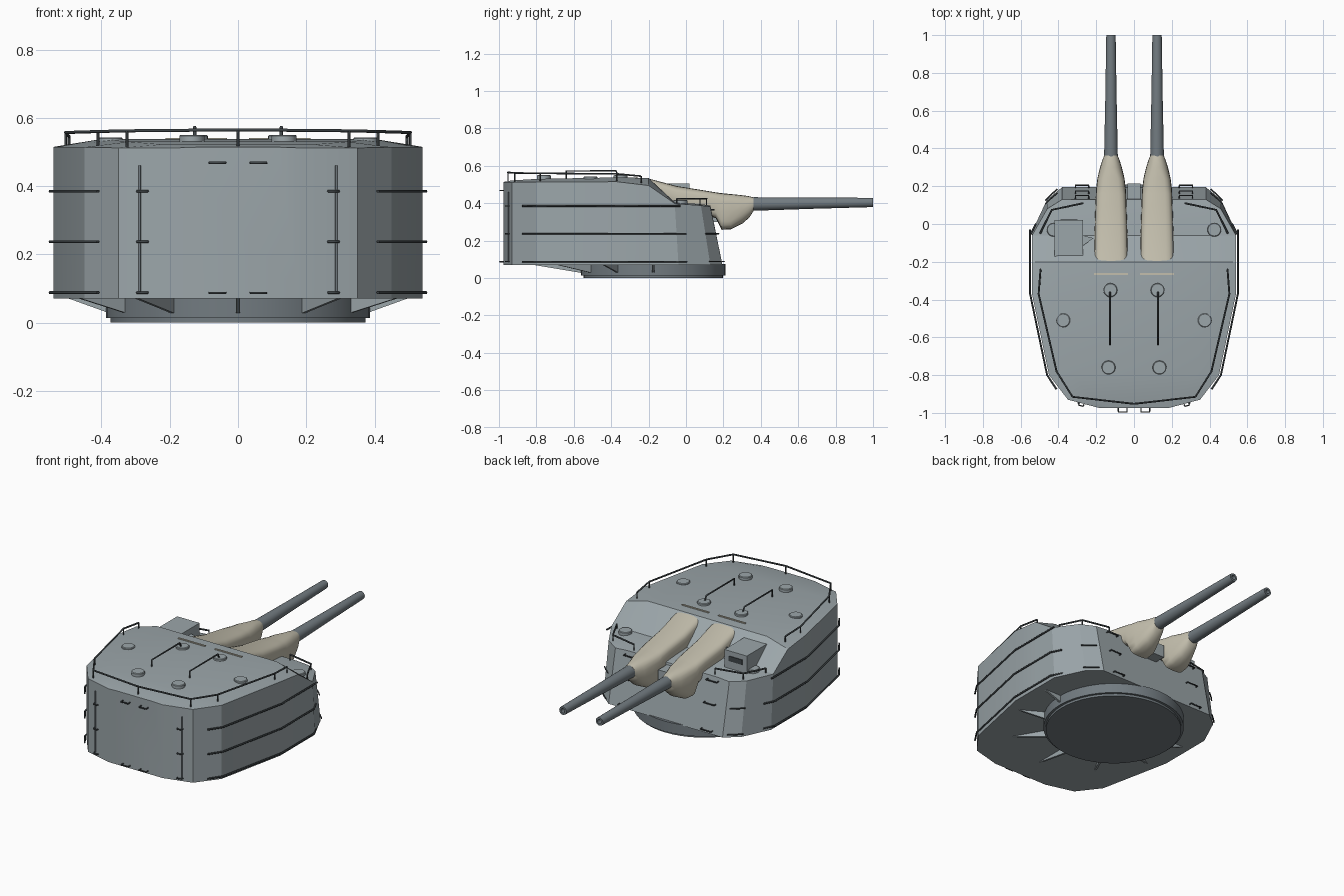
import bpy, bmesh, math
from mathutils import Vector

if "Cube" in bpy.data.objects:
    bpy.data.objects.remove(bpy.data.objects["Cube"])


def mat(name, r, g, b):
    m = bpy.data.materials.new(name)
    m.diffuse_color = (r, g, b, 1)
    m.use_nodes = True
    m.node_tree.nodes["Principled BSDF"].inputs["Base Color"].default_value = m.diffuse_color
    return m


GREY = mat("armour_grey", .33, .38, .40)
STEEL = mat("gun_steel", .17, .20, .22)
DARK = mat("dark_fittings", .05, .06, .065)
BAG = mat("canvas", .55, .52, .42)


def finish(name, bm, m, angle=30):
    bmesh.ops.recalc_face_normals(bm, faces=bm.faces)
    me = bpy.data.meshes.new(name)
    bm.to_mesh(me)
    bm.free()
    ob = bpy.data.objects.new(name, me)
    bpy.context.collection.objects.link(ob)
    me.materials.append(m)
    bpy.ops.object.select_all(action='DESELECT')
    ob.select_set(True)
    bpy.context.view_layer.objects.active = ob
    if angle:
        bpy.ops.object.shade_smooth_by_angle(angle=math.radians(angle))
    return ob


def loft(name, rings, m, angle=30, caps=True):
    bm = bmesh.new()
    vs = [[bm.verts.new(p) for p in r] for r in rings]
    n = len(rings[0])
    for a, b in zip(vs, vs[1:]):
        for i in range(n):
            bm.faces.new((a[i], a[(i + 1) % n], b[(i + 1) % n], b[i]))
    if caps:
        bm.faces.new(vs[0])
        bm.faces.new(vs[-1])
    return finish(name, bm, m, angle)


def lathe(name, prof, place, m, n=32):
    rings = [[place(r * math.cos(2 * math.pi * i / n), r * math.sin(2 * math.pi * i / n), h)
              for i in range(n)] for r, h in prof]
    return loft(name, rings, m)


def tubes(name, paths, r=.005, mirror=True, m=DARK):
    if mirror:
        paths = paths + [[(-x, y, z) for x, y, z in p] for p in paths]
    cu = bpy.data.curves.new(name, 'CURVE')
    cu.dimensions = '3D'
    cu.bevel_depth = r
    cu.bevel_resolution = 1
    cu.use_fill_caps = True
    for p in paths:
        s = cu.splines.new('POLY')
        s.points.add(len(p) - 1)
        for q, c in zip(s.points, p):
            q.co = (*c, 1)
    tmp = bpy.data.objects.new(name + "_tmp", cu)
    bpy.context.collection.objects.link(tmp)
    dg = bpy.context.evaluated_depsgraph_get()
    me = bpy.data.meshes.new_from_object(tmp.evaluated_get(dg))
    bpy.data.objects.remove(tmp)
    me.materials.clear()
    me.materials.append(m)
    ob = bpy.data.objects.new(name, me)
    bpy.context.collection.objects.link(ob)


def box(name, lo, hi, m):
    (x0, y0, z0), (x1, y1, z1) = lo, hi
    return loft(name, [[(x0, y0, z), (x1, y0, z), (x1, y1, z), (x0, y1, z)] for z in (z0, z1)], m, 0)


# Armoured house: y at base, y at top, half width, edge height, inner half width, inner height
stations = [(-.975, -.975, .18, .512, .12, .514), (-.93, -.93, .35, .512, .22, .522),
            (-.80, -.80, .45, .514, .32, .53), (-.37, -.37, .54, .515, .40, .538),
            (-.20, -.20, .54, .495, .40, .535), (-.04, -.06, .54, .398, .42, .405),
            (.13, .08, .46, .388, .36, .395), (.195, .13, .38, .382, .30, .388)]
loft("turret_house", [[(-w, yb, .07), (-w, yt, e), (-wi, yt, zi), (wi, yt, zi), (w, yt, e), (w, yb, .07)]
                      for yb, yt, w, e, wi, zi in stations], GREY, 20)

# Turntable ring and support brackets
CY = -.175
lathe("base_ring", [(.373, 0), (.373, .013), (.387, .013), (.387, .075)],
      lambda a, b, h: (a, CY + b, h), STEEL, 48)
for k in range(-3, 4):
    a = math.radians(-90 + 30 * k)
    d = Vector((math.cos(a), math.sin(a), 0))
    t = Vector((-d.y, d.x, 0)) * .006
    c = Vector((0, CY, 0))
    end = (.65, .60, .54, .50)[abs(k)]
    tri = [c + d * .37 + Vector((0, 0, .072)), c + d * .37 + Vector((0, 0, .025)), c + d * end + Vector((0, 0, .072))]
    loft("bracket", [[p - t for p in tri], [p + t for p in tri]], GREY, 0)

# Guns and their canvas blast bags
bag = [(-.20, .532, .45, .088), (-.05, .492, .36, .087), (.10, .468, .34, .082), (.16, .458, .32, .08),
       (.19, .454, .258, .078), (.24, .449, .26, .072), (.30, .443, .29, .058), (.34, .437, .325, .045),
       (.362, .431, .36, .036)]
for s in (-1, 1):
    X = .122 * s
    lathe("gun_barrel", [(.036, .20), (.036, .37), (.031, .62), (.030, .66), (.025, .99), (.024, 1.0), (.013, 1.0), (.012, .9)],
          lambda a, b, h: (X + a, h, .396 + b + (h - .36) * .013), STEEL, 24)
    rings = []
    for y, top, bot, w in bag:
        ring = []
        for i in range(20):
            t = 2 * math.pi * i / 20
            e = .55 if y < .25 else .85
            c, q = math.cos(t), math.sin(t)
            ring.append((X + w * math.copysign(abs(c) ** e, c), y,
                         (top + bot) / 2 + (top - bot) / 2 * math.copysign(abs(q) ** e, q)))
        rings.append(ring)
    loft("blast_bag", rings, BAG, 50)
    box("bag_strip", (X - .09, -.27, .53), (X + .09, -.26, .541), BAG)
# Block between the guns
box("gun_port_block", (-.035, .10, .30), (.035, .215, .375), GREY)

# Sight hood with window and side shield
box("sight_hood", (-.42, -.18, .38), (-.27, .02, .505), GREY)
box("sight_window", (-.39, .015, .445), (-.30, .024, .475), DARK)
loft("sight_shield", [[(-.27, -.06, z), (-.215, -.075, z), (-.27, -.115, z)] for z in (.39, .47)], GREY, 0)

# Roof hatches
for x, y, z in ((.125, -.35, .55), (.375, -.51, .543), (.135, -.76, .55), (.425, -.03, .418)):
    for s in (-1, 1):
        lathe("roof_hatch", [(.037, z - .03), (.037, z - .003), (.033, z)],
              lambda a, b, h: (s * x + a, y + b, h), GREY, 20)

# Roof rods
tubes("roof_rods", [[(.127, -.64, .53), (.127, -.64, .573), (.127, -.375, .573), (.127, -.36, .545)]])

# Guard rails with posts
rear = [(.495, -.24, .545), (.505, -.37, .557), (.41, -.78, .56), (.325, -.915, .562), (0, -.952, .565)]
front = [(.497, -.05, .425), (.435, .075, .425), (.27, .11, .425)]
tubes("guard_rails", [rear, front])
tubes("guard_posts", [[p, (p[0], p[1], p[2] - .055)] for p in rear + front], .004)

# Hand bars along the side walls
side = [(.41, -.875), (.46, -.80), (.55, -.37)]
tubes("side_bars", [[(x, y, z) for x, y in side + [(.55, -.06), (.55 - k, k - .03)]]
                    for z, k in ((.385, .0), (.237, .03), (.088, .035))])
# Short rungs on the rear and front walls, and rear vertical strips
tubes("rear_rungs", [[(.265, -.955, z), (.27, -.965, z), (.29, -.96, z), (.295, -.945, z)] for z in (.385, .237, .088)], .004)
tubes("rear_handles", [[(.037, -.97, z), (.037, -.996, z), (.083, -.996, z), (.083, -.97, z)] for z in (.468, .087)], .004)
tubes("front_rungs", [[(.24, y - .02, z), (.24, y, z), (.31, y, z), (.31, y - .02, z)]
                      for z, y in ((.365, .15), (.237, .175), (.088, .205))], .004)
tubes("front_corner_rungs", [[(.47, y - .03, z), (.44, y, z), (.405, y + .03, z)]
                             for z, y in ((.237, .135), (.088, .155))], .004)
tubes("rear_strips", [[(.288, -.948, .09), (.288, -.948, .46)]], .004, m=STEEL)
